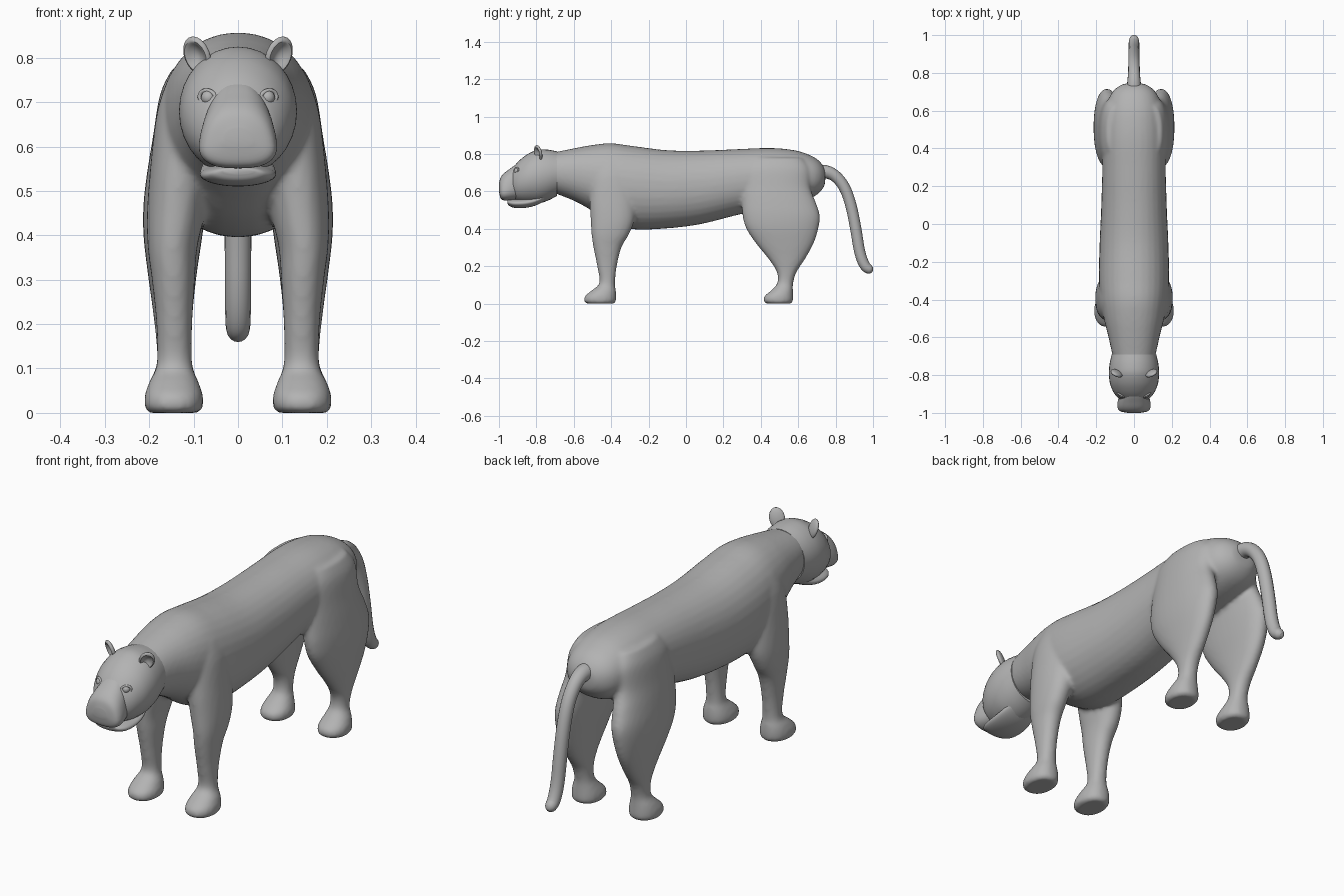
import bpy, bmesh, math
from mathutils import Vector, Matrix

if "Cube" in bpy.data.objects:
    bpy.data.objects.remove(bpy.data.objects["Cube"])

grey = bpy.data.materials.new("plain_grey")
grey.diffuse_color = (0.45, 0.45, 0.45, 1)
grey.use_nodes = True
grey.node_tree.nodes["Principled BSDF"].inputs["Base Color"].default_value = grey.diffuse_color


def finish(ob, angle=50):
    ob.data.materials.clear()
    ob.data.materials.append(grey)
    bpy.ops.object.select_all(action='DESELECT')
    ob.select_set(True)
    bpy.context.view_layer.objects.active = ob
    bpy.ops.object.shade_smooth_by_angle(angle=math.radians(angle))
    return ob


def to_object(name, bm):
    bmesh.ops.recalc_face_normals(bm, faces=bm.faces)
    me = bpy.data.meshes.new(name)
    bm.to_mesh(me)
    bm.free()
    ob = bpy.data.objects.new(name, me)
    bpy.context.collection.objects.link(ob)
    return ob


def spline(rows, steps):
    """Catmull-Rom interpolation of section rows."""
    out, n = [], len(rows)
    for i in range(n - 1):
        p = [rows[max(0, min(n - 1, i + k))] for k in (-1, 0, 1, 2)]
        for s in range(steps):
            t = s / steps
            out.append([0.5 * (2 * b + (c - a) * t + (2 * a - 5 * b + 4 * c - d) * t * t
                               + (3 * b - a - 3 * c + d) * t ** 3) for a, b, c, d in zip(*p)])
    return out + [rows[-1]]


def loft(bm, rows, place, taper=0.0, power=2.0, n=32, steps=5):
    """Rows are (station, u0, u1, v0, v1); place maps (station, u, v) to a point."""
    rings = []
    for t, u0, u1, v0, v1 in spline(rows, steps):
        ring = []
        for k in range(n):
            a = 2 * math.pi * k / n
            c, s = (math.copysign(abs(f) ** (2 / power), f) for f in (math.cos(a), math.sin(a)))
            u = (u0 + u1) / 2 + (u1 - u0) / 2 * c * (1 - taper * s)
            ring.append(bm.verts.new(place(t, u, (v0 + v1) / 2 + (v1 - v0) / 2 * s)))
        rings.append(ring)
    for r, q in zip(rings, rings[1:]):
        for k in range(n):
            bm.faces.new((r[k], r[(k + 1) % n], q[(k + 1) % n], q[k]))
    bm.faces.new(rings[0])
    bm.faces.new(rings[-1])


def along_y(rows):
    """(y, top, bottom, half width) to loft rows."""
    return [(y, -w, w, b, t) for y, t, b, w in rows]


def yplace(y, x, z):
    return (x, y, z)


# Torso and legs, fused into one skin
bm = bmesh.new()
loft(bm, along_y([
    (-0.76, 0.80, 0.62, 0.09), (-0.70, 0.81, 0.59, 0.112), (-0.60, 0.83, 0.55, 0.135),
    (-0.50, 0.848, 0.495, 0.16), (-0.40, 0.857, 0.43, 0.178), (-0.28, 0.842, 0.397, 0.186),
    (-0.10, 0.82, 0.402, 0.182), (0.08, 0.818, 0.425, 0.174), (0.28, 0.826, 0.475, 0.168),
    (0.45, 0.832, 0.51, 0.166), (0.58, 0.82, 0.535, 0.155), (0.66, 0.795, 0.56, 0.135),
    (0.71, 0.765, 0.59, 0.105), (0.74, 0.725, 0.63, 0.06), (0.745, 0.69, 0.67, 0.02)]),
    yplace, power=2.15)

# Leg rows: z, back-to-front extent, inner-to-outer extent
front_leg = [
    (0.0, -0.53, -0.385, 0.09, 0.20), (0.012, -0.545, -0.375, 0.079, 0.21),
    (0.04, -0.54, -0.373, 0.079, 0.21), (0.07, -0.505, -0.375, 0.089, 0.20),
    (0.11, -0.463, -0.38, 0.103, 0.183), (0.20, -0.475, -0.37, 0.103, 0.184),
    (0.30, -0.495, -0.345, 0.097, 0.194), (0.37, -0.505, -0.305, 0.092, 0.203),
    (0.45, -0.51, -0.275, 0.075, 0.205), (0.56, -0.515, -0.27, 0.06, 0.197),
    (0.68, -0.51, -0.28, 0.04, 0.182), (0.76, -0.48, -0.31, 0.04, 0.155)]
hind_leg = [
    (0.0, 0.43, 0.56, 0.09, 0.20), (0.012, 0.415, 0.572, 0.08, 0.21),
    (0.04, 0.42, 0.573, 0.08, 0.21), (0.07, 0.455, 0.572, 0.09, 0.20),
    (0.11, 0.488, 0.573, 0.103, 0.183), (0.17, 0.485, 0.592, 0.105, 0.185),
    (0.24, 0.44, 0.638, 0.101, 0.193), (0.32, 0.375, 0.682, 0.092, 0.204),
    (0.40, 0.322, 0.708, 0.08, 0.213), (0.47, 0.302, 0.716, 0.072, 0.213),
    (0.54, 0.298, 0.695, 0.065, 0.205), (0.62, 0.30, 0.665, 0.055, 0.192),
    (0.72, 0.31, 0.66, 0.05, 0.175), (0.78, 0.36, 0.62, 0.05, 0.145)]
for side in (-1, 1):
    for rows in (front_leg, hind_leg):
        loft(bm, rows, lambda z, y, x: (side * x, y, max(z, 0)), power=2.2)
body = to_object("body_and_legs", bm)
mod = body.modifiers.new("skin", 'REMESH')
mod.mode = 'VOXEL'
mod.voxel_size = 0.009
mod.use_smooth_shade = True
mod = body.modifiers.new("soften", 'SMOOTH')
mod.factor = 0.5
mod.iterations = 8
finish(body)

# Skull with an open-looking rear rim around the neck
bm = bmesh.new()
loft(bm, along_y([
    (-0.69, 0.814, 0.575, 0.118), (-0.74, 0.823, 0.55, 0.129), (-0.79, 0.823, 0.535, 0.133),
    (-0.84, 0.803, 0.535, 0.128), (-0.88, 0.775, 0.54, 0.114), (-0.91, 0.745, 0.55, 0.095),
    (-0.93, 0.715, 0.57, 0.07), (-0.94, 0.67, 0.61, 0.03)]), yplace)
finish(to_object("skull", bm))

# Muzzle, broad below and narrow at the bridge
bm = bmesh.new()
loft(bm, along_y([
    (-0.84, 0.77, 0.565, 0.06), (-0.90, 0.748, 0.558, 0.073), (-0.945, 0.718, 0.552, 0.083),
    (-0.975, 0.695, 0.552, 0.082), (-0.992, 0.672, 0.565, 0.068), (-1.0, 0.64, 0.60, 0.03)]),
    yplace, taper=0.22, power=2.6)
finish(to_object("muzzle", bm), 70)

# Lower jaw
bm = bmesh.new()
loft(bm, along_y([
    (-0.955, 0.552, 0.538, 0.035), (-0.945, 0.556, 0.522, 0.06), (-0.91, 0.56, 0.511, 0.08),
    (-0.85, 0.565, 0.513, 0.086), (-0.79, 0.58, 0.53, 0.08), (-0.73, 0.61, 0.565, 0.06)]),
    yplace)
finish(to_object("lower_jaw", bm), 70)

# Tail
pts = [(0.66, 0.69, 1.5), (0.72, 0.71, 1.3), (0.79, 0.695, 1.05), (0.85, 0.625, 1), (0.885, 0.52, 1),
       (0.91, 0.39, 1), (0.928, 0.27, 0.98), (0.955, 0.20, 0.95), (0.98, 0.182, 0.85),
       (0.992, 0.175, 0.6), (0.997, 0.172, 0.25)]
cu = bpy.data.curves.new("tail", 'CURVE')
cu.dimensions = '3D'
cu.bevel_depth = 0.03
cu.bevel_resolution = 6
cu.use_fill_caps = True
sp = cu.splines.new('NURBS')
sp.points.add(len(pts) - 1)
for p, (y, z, r) in zip(sp.points, pts):
    p.co = (0, y, z, 1)
    p.radius = r
sp.use_endpoint_u = True
sp.order_u = 3
sp.resolution_u = 6
tail = bpy.data.objects.new("tail", cu)
bpy.context.collection.objects.link(tail)
bpy.ops.object.select_all(action='DESELECT')
tail.select_set(True)
bpy.context.view_layer.objects.active = tail
bpy.ops.object.convert(target='MESH')
finish(bpy.context.view_layer.objects.active, 70)

for side, word in ((-1, "right"), (1, "left")):
    # Ear: flattened ball with a hollow pressed into its front
    bm = bmesh.new()
    bmesh.ops.create_uvsphere(bm, u_segments=28, v_segments=20, radius=1)
    bmesh.ops.rotate(bm, verts=bm.verts, matrix=Matrix.Rotation(math.pi / 2, 3, 'X'))
    for v in bm.verts:
        x, y, z = v.co
        if y < 0:
            y += 1.5 * max(0, 1 - (x * x + z * z) / 0.6)
        v.co = (0.033 * x, 0.014 * y, 0.045 * z)
    turn = Matrix.Rotation(side * 0.58, 4, 'Z') @ Matrix.Rotation(side * 0.2, 4, 'Y') \
        @ Matrix.Rotation(0.3, 4, 'X')
    bm.transform(Matrix.Translation((side * 0.092, -0.79, 0.805)) @ turn)
    finish(to_object(word + "_ear", bm))

    # Eyeball and surrounding lid
    spot = Matrix.Translation((side * 0.066, -0.903, 0.71)) @ Matrix.Rotation(side * 0.5, 4, 'Z')
    bm = bmesh.new()
    bmesh.ops.create_uvsphere(bm, u_segments=20, v_segments=12, radius=0.017)
    bm.transform(spot)
    finish(to_object(word + "_eye", bm))
    bm = bmesh.new()
    rings = []
    for i in range(24):
        a = 2 * math.pi * i / 24
        out = Vector((math.cos(a), 0, math.sin(a)))
        c = Vector((0.021 * out.x, -0.004, 0.016 * out.z - 0.15 * side * 0.021 * -out.x))
        rings.append([bm.verts.new(c + 0.005 * (math.cos(b) * out + Vector((0, math.sin(b), 0))))
                      for b in (2 * math.pi * j / 8 for j in range(8))])
    for i in range(24):
        for j in range(8):
            r, q = rings[i], rings[(i + 1) % 24]
            bm.faces.new((r[j], r[(j + 1) % 8], q[(j + 1) % 8], q[j]))
    bm.transform(spot)
    finish(to_object(word + "_eyelid", bm))
